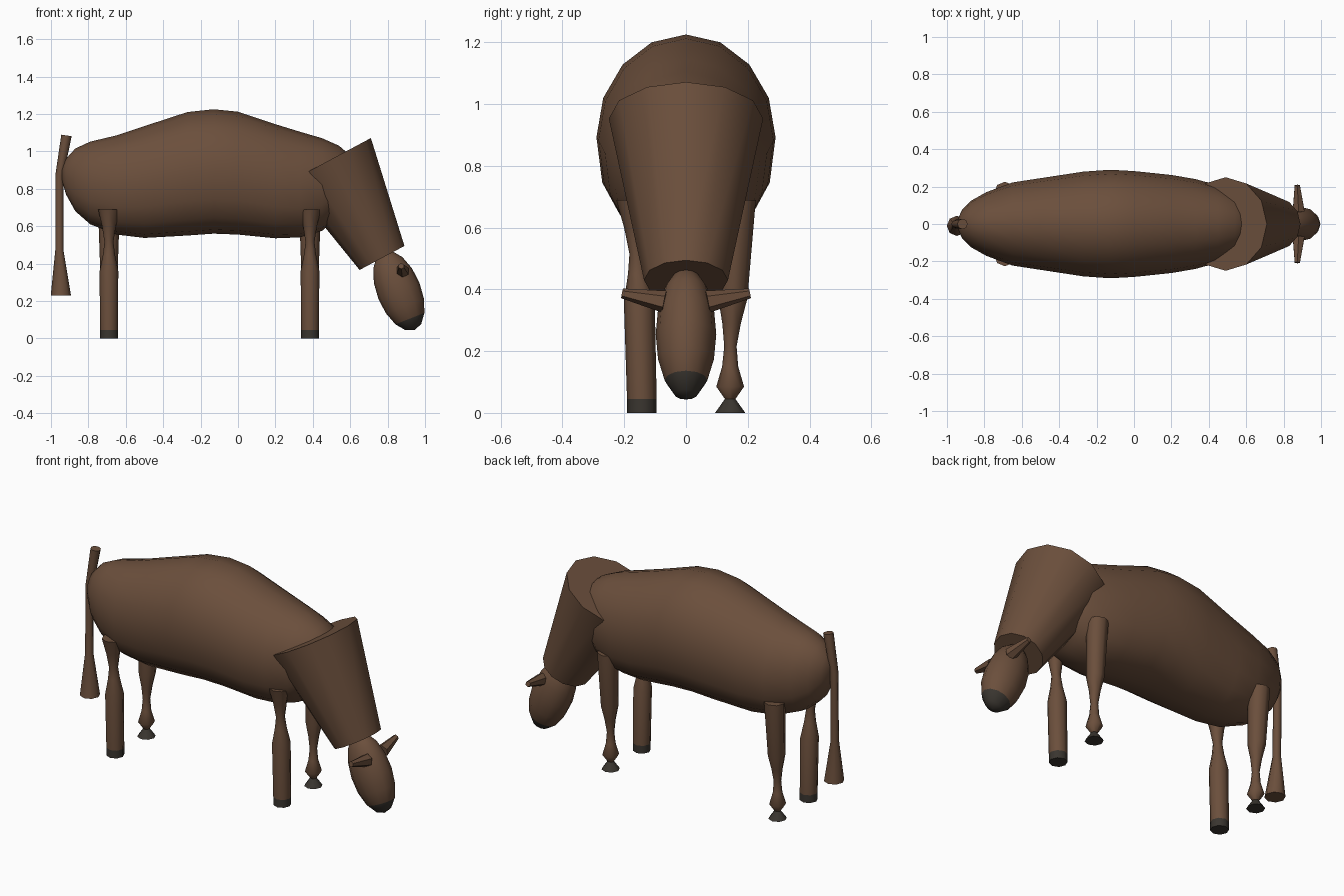
import bpy, bmesh, math
from mathutils import Vector, Matrix

if "Cube" in bpy.data.objects:
    bpy.data.objects.remove(bpy.data.objects["Cube"])


def material(name, rgb):
    m = bpy.data.materials.new(name)
    m.diffuse_color = (*rgb, 1)
    m.use_nodes = True
    m.node_tree.nodes["Principled BSDF"].inputs["Base Color"].default_value = m.diffuse_color
    return m


BROWN = material("brown_hide", (0.147, 0.078, 0.045))
DARK = material("dark_hoof_and_muzzle", (0.042, 0.036, 0.029))


def finish(name, bm, angle=50, dark=None):
    """Store the mesh; faces whose centre passes the dark rule use the dark colour."""
    bmesh.ops.recalc_face_normals(bm, faces=bm.faces)
    if dark:
        for f in bm.faces:
            f.material_index = int(dark(f.calc_center_median()))
    me = bpy.data.meshes.new(name)
    bm.to_mesh(me)
    bm.free()
    me.materials.append(BROWN)
    me.materials.append(DARK)
    ob = bpy.data.objects.new(name, me)
    bpy.context.collection.objects.link(ob)
    bpy.ops.object.select_all(action='DESELECT')
    ob.select_set(True)
    bpy.context.view_layer.objects.active = ob
    bpy.ops.object.shade_smooth_by_angle(angle=math.radians(angle))
    return ob


def loft(name, rings, **kw):
    """Skin a list of point rings and cap both ends."""
    bm = bmesh.new()
    loops = [[bm.verts.new(p) for p in ring] for ring in rings]
    for a, b in zip(loops, loops[1:]):
        n = len(a)
        for i in range(n):
            j = (i + 1) % n
            bm.faces.new((a[i], a[j], b[j], b[i]))
    bm.faces.new(loops[0])
    bm.faces.new(loops[-1])
    return finish(name, bm, **kw)


def circle(c, r, axis=(0, 0, 1), n=8):
    """Ring of n points around c, first point in the xz plane."""
    w = Vector(axis).normalized()
    v = Vector((0, 1, 0))
    v = (v - w * v.dot(w)).normalized()
    u = v.cross(w)
    t = [2 * math.pi * i / n for i in range(n)]
    return [Vector(c) + r * (math.cos(a) * u + math.sin(a) * v) for a in t]


# body: x, top, bottom, half width
profile = [(-0.94, 0.91, 0.84, 0.03), (-0.92, 0.96, 0.77, 0.075),
           (-0.87, 1.015, 0.68, 0.125), (-0.79, 1.052, 0.61, 0.17),
           (-0.65, 1.085, 0.555, 0.222), (-0.5, 1.135, 0.537, 0.245),
           (-0.27, 1.21, 0.55, 0.28), (-0.13, 1.225, 0.56, 0.29),
           (0.0, 1.212, 0.555, 0.283), (0.2, 1.145, 0.535, 0.262),
           (0.33, 1.105, 0.54, 0.24), (0.45, 1.07, 0.575, 0.205),
           (0.54, 1.03, 0.66, 0.165), (0.61, 0.97, 0.74, 0.1),
           (0.64, 0.89, 0.81, 0.03)]


def body_ring(x, top, bottom, w, n=16):
    mid, h = (top + bottom) / 2, (top - bottom) / 2
    ring = []
    for i in range(n):
        a = 2 * math.pi * i / n
        c, s = math.cos(a), math.sin(a)
        e = 1.0 if s >= 0 else 0.85      # fuller belly
        ring.append((x, math.copysign(abs(c) ** e, c) * w,
                     mid + math.copysign(abs(s) ** e, s) * h))
    return ring


loft("body", [body_ring(*p) for p in profile], angle=70)

# neck: tapered collar leaning forward and down
axis = (0.28, 0, -0.523)
loft("neck", [circle((0.49, 0, 0.953), 0.25, axis, 12),
              circle((0.77, 0, 0.43), 0.136, axis, 12)])

# head: tilted ellipsoid with a dark muzzle
bm = bmesh.new()
bmesh.ops.create_uvsphere(bm, u_segments=12, v_segments=8, radius=1)
bm.transform(Matrix.Translation((0.86, 0, 0.255))
             @ Matrix.Rotation(math.radians(-21.7), 4, 'Y')
             @ Matrix.Diagonal((0.118, 0.098, 0.227, 1)))
down = Vector((0.37, 0, -0.93))
finish("head", bm, angle=70,
       dark=lambda c: (c - Vector((0.86, 0, 0.255))).dot(down) > 0.165)

# ears
for side, name in ((-1, "right_ear"), (1, "left_ear")):
    base, tip = Vector((0.88, side * 0.07, 0.36)), Vector((0.873, side * 0.207, 0.387))
    d = (tip - base).normalized()
    up = Vector((0, 0, 1))
    u = (up - d * up.dot(d)).normalized()
    v = d.cross(u)
    rings = []
    for c, r in ((base, 0.036), (tip, 0.016)):
        t = [math.pi * i / 3 for i in range(6)]
        rings.append([c + r * (math.cos(a) * u + math.sin(a) * v) for a in t])
    loft(name, rings)

# legs: (height, radius) profiles; right legs pinch high, left legs pinch low
right = [(0.69, 0.058), (0.6, 0.037), (0.515, 0.024), (0.45, 0.032), (0.36, 0.05),
         (0.045, 0.048), (0, 0.048)]
left = [(0.69, 0.058), (0.37, 0.047), (0.29, 0.03), (0.215, 0.02), (0.15, 0.026),
        (0.085, 0.045), (0.045, 0.017), (0, 0.049)]
for x, part in ((0.385, "front"), (-0.69, "rear")):
    for side, prof, name in ((-1, right, "right"), (1, left, "left")):
        rings = [circle((x, side * (0.143 + 0.025 * max(0, z - 0.2) / 0.49), z), r)
                 for z, r in prof]
        loft(f"{part}_{name}_leg", rings, dark=lambda c: c.z < 0.043)

# tail: thin switch flaring into a tuft
loft("tail", [circle((-0.917, 0, 1.085), 0.028, (0.15, 0, 1)),
              circle((-0.955, 0, 0.87), 0.022),
              circle((-0.955, -0.005, 0.47), 0.022),
              circle((-0.947, -0.01, 0.23), 0.054)])
